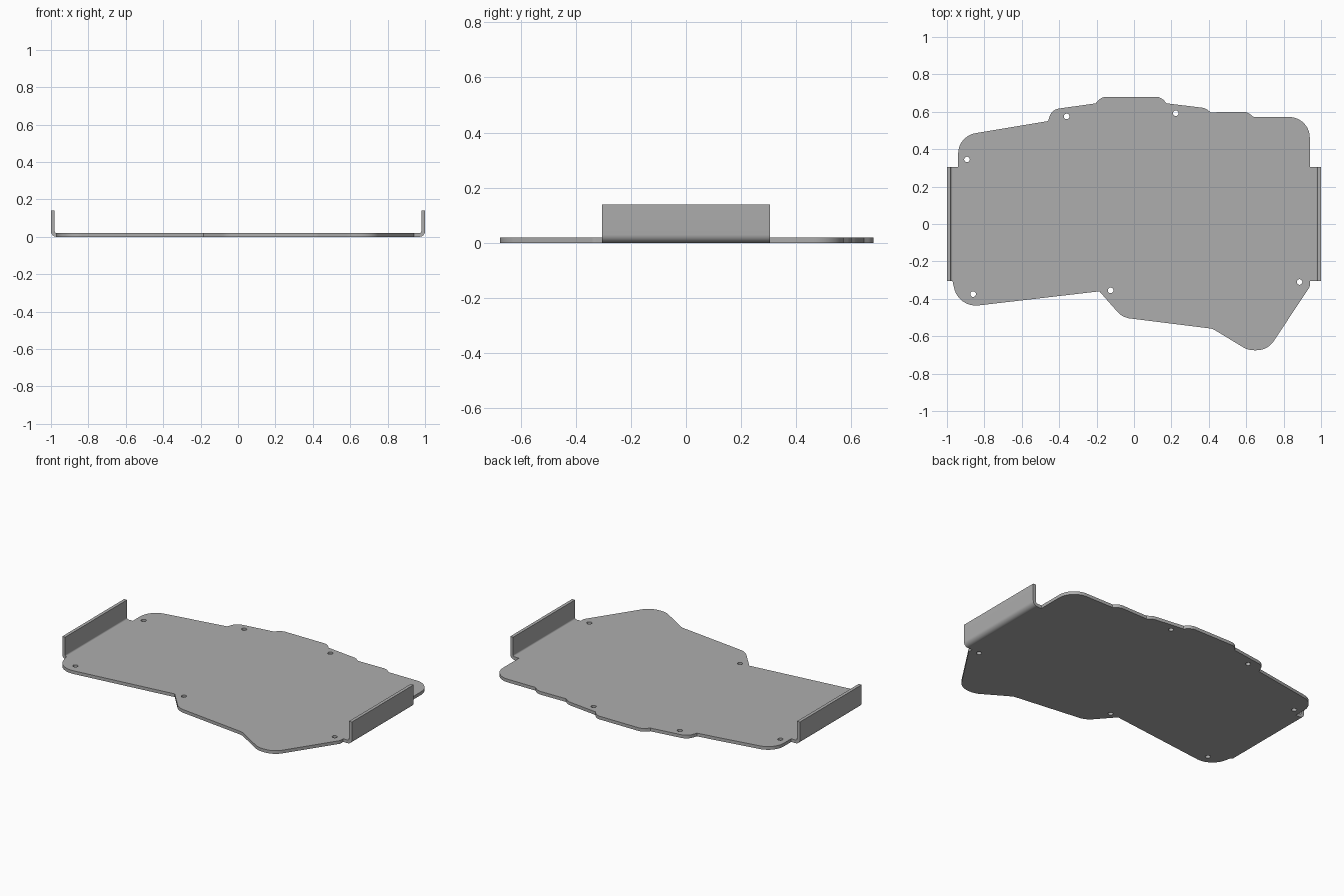
import bpy, bmesh, math
from mathutils import Vector

if "Cube" in bpy.data.objects:
    bpy.data.objects.remove(bpy.data.objects["Cube"])

T = 0.02          # sheet thickness
BEND_X = 0.97     # where the flat sheet turns up
TAB_Y = 0.305     # half length of the side flanges

steel = bpy.data.materials.new("grey_steel")
steel.diffuse_color = (0.42, 0.42, 0.42, 1)
steel.use_nodes = True
steel.node_tree.nodes["Principled BSDF"].inputs["Base Color"].default_value = steel.diffuse_color


def fillet(corners, steps=10):
    """Round each (x, y, radius) corner of a closed polygon."""
    out = []
    for i, (x, y, r) in enumerate(corners):
        p = Vector((x, y))
        if r == 0:
            out.append(p)
            continue
        a = (Vector(corners[i - 1][:2]) - p).normalized()
        b = (Vector(corners[(i + 1) % len(corners)][:2]) - p).normalized()
        half = a.angle(b) / 2
        centre = p + (a + b).normalized() * r / math.sin(half)
        start = p + a * r / math.tan(half) - centre
        end = p + b * r / math.tan(half) - centre
        for k in range(steps + 1):
            t = k / steps
            sweep = math.pi - 2 * half
            v = (start * math.sin((1 - t) * sweep) + end * math.sin(t * sweep)) / math.sin(sweep)
            out.append(centre + v)
    return out


def finish(ob):
    ob.data.materials.clear()
    ob.data.materials.append(steel)
    bpy.ops.object.select_all(action='DESELECT')
    ob.select_set(True)
    bpy.context.view_layer.objects.active = ob
    bpy.ops.object.shade_smooth_by_angle(angle=math.radians(30))


# Base plate outline, clockwise from the left flange: x, y, corner radius
outline = [
    (-BEND_X, -TAB_Y, 0), (-BEND_X, TAB_Y, 0), (-0.94, TAB_Y, 0),
    (-0.94, 0.47, 0.11), (-0.46, 0.55, 0), (-0.438, 0.612, 0.06),
    (-0.205, 0.645, 0), (-0.172, 0.68, 0.06), (0.142, 0.68, 0.06),
    (0.175, 0.645, 0), (0.38, 0.62, 0.06), (0.41, 0.597, 0),
    (0.605, 0.60, 0.06), (0.64, 0.572, 0), (0.94, 0.572, 0.11),
    (0.94, TAB_Y, 0), (BEND_X, TAB_Y, 0), (BEND_X, -TAB_Y, 0),
    (0.94, -TAB_Y, 0), (0.94, -0.335, 0.03), (0.715, -0.675, 0.11),
    (0.61, -0.675, 0.11), (0.42, -0.56, 0.06), (-0.062, -0.50, 0.11),
    (-0.185, -0.36, 0), (-0.94, -0.448, 0.12),
]
holes = [(-0.36, 0.575), (0.223, 0.592), (-0.893, 0.345),
         (-0.86, -0.375), (-0.125, -0.355), (0.885, -0.31)]

# Plate: filled outline with screw holes
curve = bpy.data.curves.new("base_plate", 'CURVE')
curve.dimensions = '2D'
curve.fill_mode = 'BOTH'
curve.extrude = T / 2
loops = [fillet(outline)]
for hx, hy in holes:
    loops.append([Vector((hx + 0.015 * math.cos(k * math.pi / 12),
                          hy + 0.015 * math.sin(k * math.pi / 12))) for k in range(24)])
for pts in loops:
    sp = curve.splines.new('POLY')
    sp.points.add(len(pts) - 1)
    for q, p in zip(sp.points, pts):
        q.co = (p.x, p.y, 0, 1)
    sp.use_cyclic_u = True
plate = bpy.data.objects.new("base_plate", curve)
plate.location.z = T / 2
bpy.context.collection.objects.link(plate)
bpy.context.view_layer.objects.active = plate
plate.select_set(True)
bpy.ops.object.convert(target='MESH')
plate = bpy.context.object
bm = bmesh.new()
bm.from_mesh(plate.data)
bmesh.ops.remove_doubles(bm, verts=bm.verts, dist=1e-5)
bmesh.ops.recalc_face_normals(bm, faces=bm.faces)
bm.to_mesh(plate.data)
bm.free()
finish(plate)


# Side flanges: bent sheet profile swept along y
def flange(name, side):
    R, r, top = 0.03, 0.01, 0.14
    arc = [math.radians(-90 + 90 * k / 8) for k in range(9)]
    prof = [(BEND_X + R * math.cos(a), R + R * math.sin(a)) for a in arc]
    prof += [(BEND_X + R, top), (BEND_X + r, top)]
    prof += [(BEND_X + r * math.cos(a), R + r * math.sin(a)) for a in reversed(arc)]
    bm = bmesh.new()
    face = bm.faces.new([bm.verts.new((side * x, -TAB_Y, z)) for x, z in prof])
    ext = bmesh.ops.extrude_face_region(bm, geom=[face], use_keep_orig=True)
    for v in ext["geom"]:
        if isinstance(v, bmesh.types.BMVert):
            v.co.y = TAB_Y
    bmesh.ops.recalc_face_normals(bm, faces=bm.faces)
    me = bpy.data.meshes.new(name)
    bm.to_mesh(me)
    bm.free()
    ob = bpy.data.objects.new(name, me)
    bpy.context.collection.objects.link(ob)
    finish(ob)


flange("left_flange", -1)
flange("right_flange", 1)
